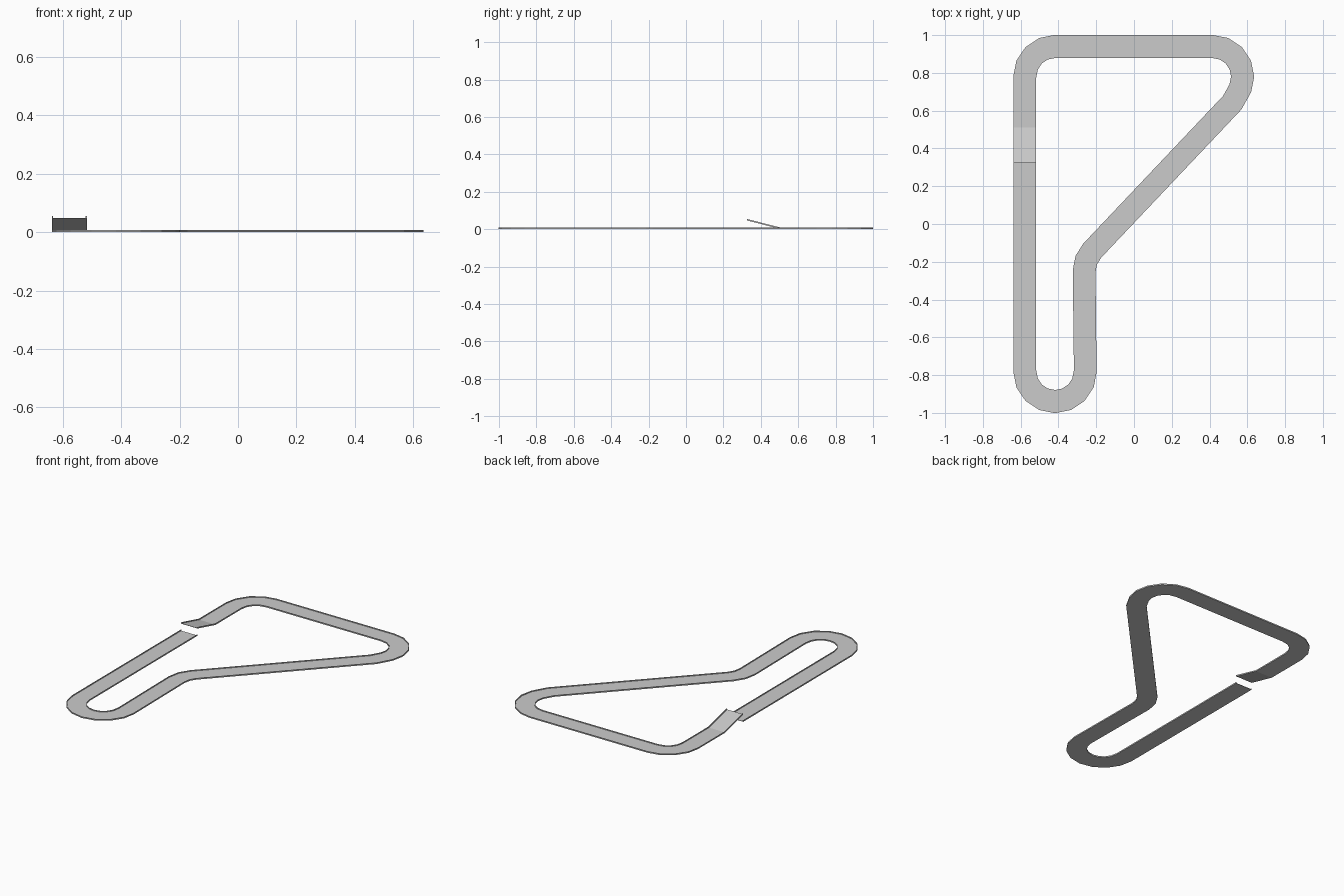
import bpy, bmesh
from math import cos, sin, radians
from mathutils import Vector

if "Cube" in bpy.data.objects:
    bpy.data.objects.remove(bpy.data.objects["Cube"])

HALF = 0.06      # half width of the track
KERB = 0.004     # kerb width
R = 0.16         # centre-line bend radius


def arc(cx, cy, a0, a1, n):
    angles = [radians(a0 + (a1 - a0) * i / n) for i in range(n + 1)]
    return [Vector((cx + R * cos(a), cy + R * sin(a), 0)) for a in angles]


# Centre line: ramp tip, clockwise round the circuit, back under the ramp tip
path = [Vector((-0.578, 0.325, 0.047)), Vector((-0.578, 0.51, 0))]
path += arc(-0.418, 0.78, 180, 90, 4)         # far left corner
path += arc(0.415, 0.78, 90, -22.5, 5)        # far right hairpin
path += [Vector((0.52, 0.642, 0))]
path += arc(-0.104, -0.25, 137, 180, 2)       # bend after the diagonal
path += arc(-0.418, -0.78, 0, -180, 8)        # near U-turn
path[-1].x = path[0].x
path += [Vector((-0.578, 0.325, 0))]


def side_vectors(pts):
    """Mitred horizontal side direction at every path point."""
    dirs = [Vector((b.x - a.x, b.y - a.y, 0)).normalized() for a, b in zip(pts, pts[1:])]
    out = []
    for i in range(len(pts)):
        d0, d1 = dirs[max(i - 1, 0)], dirs[min(i, len(dirs) - 1)]
        t = (d0 + d1).normalized()
        out.append(Vector((-t.y, t.x, 0)) / t.dot(d1))
    return out


SIDES = side_vectors(path)


def sweep(name, s0, s1, z0, z1):
    """Sweep a rectangle (side offset s0..s1, height z0..z1) along the path."""
    bm = bmesh.new()
    profile = [(s0, z0), (s1, z0), (s1, z1), (s0, z1)]
    rings = [[bm.verts.new(p + n * s + Vector((0, 0, z))) for s, z in profile]
             for p, n in zip(path, SIDES)]
    for a, b in zip(rings, rings[1:]):
        for k in range(4):
            j = (k + 1) % 4
            bm.faces.new((a[k], a[j], b[j], b[k]))
    bm.faces.new(rings[0][::-1])
    bm.faces.new(rings[-1])
    bmesh.ops.recalc_face_normals(bm, faces=bm.faces)
    mesh = bpy.data.meshes.new(name)
    bm.to_mesh(mesh)
    bm.free()
    bpy.context.collection.objects.link(bpy.data.objects.new(name, mesh))


# Road surface with a raised kerb along each edge
sweep("road_surface", -HALF + KERB, HALF - KERB, 0, 0.002)
sweep("outer_kerb", HALF - KERB, HALF, 0, 0.008)
sweep("inner_kerb", -HALF, -HALF + KERB, 0, 0.008)
